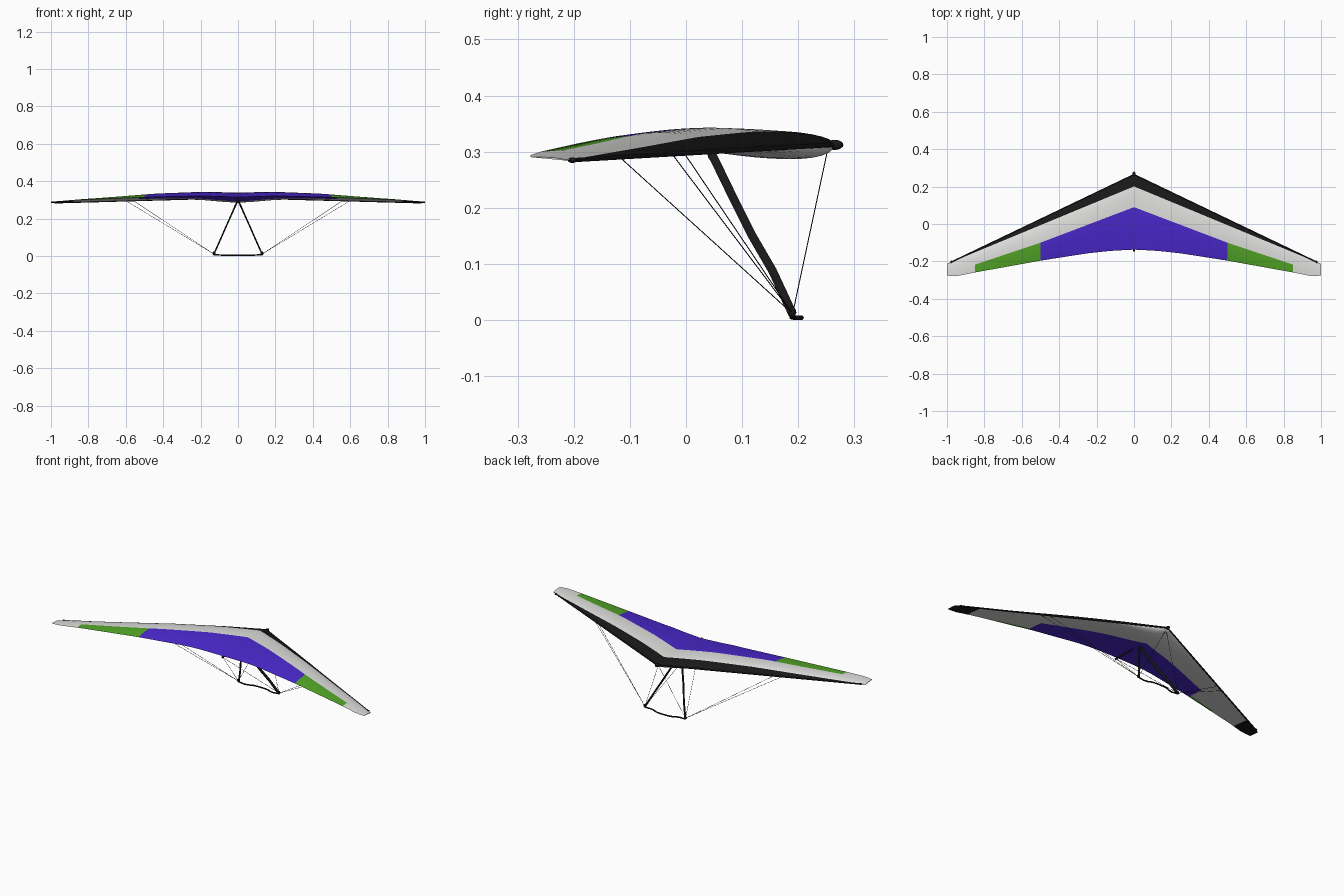
import bpy, bmesh, math
from mathutils import Vector

if "Cube" in bpy.data.objects:
    bpy.data.objects.remove(bpy.data.objects["Cube"])


def material(name, rgb):
    m = bpy.data.materials.new(name)
    m.diffuse_color = (*rgb, 1)
    m.use_nodes = True
    m.node_tree.nodes["Principled BSDF"].inputs["Base Color"].default_value = m.diffuse_color
    return m


BLACK = material("black", (0.009, 0.009, 0.009))
WHITE = material("off white", (0.74, 0.74, 0.73))
PURPLE = material("purple", (0.07, 0.022, 0.62))
GREEN = material("green", (0.085, 0.38, 0.02))


def interp(x, table):
    """Piecewise linear lookup in [(x, value), ...]."""
    for (x0, v0), (x1, v1) in zip(table, table[1:]):
        if x <= x1:
            return v0 + (v1 - v0) * (x - x0) / (x1 - x0)
    return table[-1][1]


def finish(name, bm, mats, angle=40):
    bmesh.ops.recalc_face_normals(bm, faces=bm.faces[:])
    me = bpy.data.meshes.new(name)
    bm.to_mesh(me)
    bm.free()
    for m in mats:
        me.materials.append(m)
    ob = bpy.data.objects.new(name, me)
    bpy.context.collection.objects.link(ob)
    bpy.ops.object.select_all(action='DESELECT')
    ob.select_set(True)
    bpy.context.view_layer.objects.active = ob
    bpy.ops.object.shade_smooth_by_angle(angle=math.radians(angle))
    return ob


def tube(name, pts, ra, rb=None, ref=(1, 0, 0), sides=10):
    """Sweep an ellipse along a path; ra is the radius along ref."""
    pts = [Vector(p) for p in pts]
    rb = rb or ra
    bm = bmesh.new()
    rings = []
    for i, p in enumerate(pts):
        t = (pts[min(i + 1, len(pts) - 1)] - pts[max(i - 1, 0)]).normalized()
        a = Vector(ref)
        a = (a - t * a.dot(t)).normalized()
        b = t.cross(a)
        rings.append([bm.verts.new(p + a * ra * math.cos(k * math.tau / sides)
                                   + b * rb * math.sin(k * math.tau / sides))
                      for k in range(sides)])
    for r0, r1 in zip(rings, rings[1:]):
        for k in range(sides):
            n = (k + 1) % sides
            bm.faces.new((r0[k], r0[n], r1[n], r1[k]))
    bm.faces.new(rings[0])
    bm.faces.new(rings[-1])
    return finish(name, bm, [BLACK])


def ball(name, loc, scale):
    bm = bmesh.new()
    bmesh.ops.create_uvsphere(bm, u_segments=14, v_segments=8, radius=1)
    for v in bm.verts:
        v.co = Vector(loc) + Vector(c * s for c, s in zip(v.co, scale))
    return finish(name, bm, [BLACK])


# Sail planform and section rules, all by distance x from the centre line
TRAIL = [(0, -0.137), (0.12, -0.143), (0.25, -0.157), (0.5, -0.196),
         (0.85, -0.259), (0.95, -0.279), (1, -0.276)]
PANEL = [(0, 0.09), (0.5, -0.10), (0.85, -0.217), (1, -0.25)]
TRAIL_Z = [(0, 0.315), (0.2, 0.321), (0.5, 0.314), (0.85, 0.300), (1, 0.290)]
CAMBER = [(0, 0.025), (0.1, 0.029), (0.2, 0.031), (0.43, 0.028),
          (0.68, 0.016), (0.9, 0.007), (1, 0.003)]


def lead(x):
    return 0.265 - 0.479 * x


def lead_z(x):
    return 0.312 - 0.028 * x


def surface(x, y, top):
    le, te = lead(x), interp(x, TRAIL)
    u = min(max((le - y) / (le - te), 0), 1)
    z = lead_z(x) + u * (interp(x, TRAIL_Z) - lead_z(x))
    if top:
        return z + interp(x, CAMBER) * 2.6 * math.sqrt(u) * (1 - u)
    belly = 0.003 * (1 - x) + 0.023 * math.exp(-(x / 0.18) ** 2)
    return z - belly * 3.5 * math.sqrt(u) * (1 - u) ** 2


# Sail: rows follow the dark edge strip, the pale band and the coloured panels
bm = bmesh.new()
half = [0, 0.04, 0.08, 0.13, 0.19, 0.25, 0.31, 0.37, 0.43, 0.5, 0.53, 0.59, 0.64,
        0.71, 0.78, 0.85, 0.88, 0.91, 0.94, 0.97, 0.99, 1.0]
spans = [-x for x in half[:0:-1]] + half
N1, N2, N3 = 5, 6, 7
rows = N1 + N2 + N3


def row_y(x, j, top):
    le, te = lead(x), interp(x, TRAIL)
    strip = le - max(0.064 * (1 - x / 0.99), 0.002)
    panel = min(interp(x, PANEL) + (0 if top else 0.01), strip - 0.002)
    if j <= N1:
        return le + (strip - le) * (j / N1) ** 2
    if j <= N1 + N2:
        return strip + (panel - strip) * (j - N1) / N2
    return panel + (te - panel) * (j - N1 - N2) / N3


def colour(x, j, top):
    if j < N1 and top:
        return 0
    if not top and x > 0.87:
        return 0
    if j >= N1 + N2:
        if x < (0.5 if top else 0.53):
            return 2
        # green all over above, only a trailing hem below
        if x < 0.85 and (top or (j == rows - 1 and x < 0.71)):
            return 3
    return 1


uppers, lowers = [], []
for x in spans:
    a = abs(x)
    up, low = [[bm.verts.new((x, row_y(a, j, top), surface(a, row_y(a, j, top), top)))
                for j in js]
               for top, js in ((True, range(rows + 1)), (False, range(1, rows)))]
    uppers.append(up)
    lowers.append([up[0]] + low + [up[-1]])
for grid, top in ((uppers, True), (lowers, False)):
    for i in range(len(spans) - 1):
        mid = abs(spans[i] + spans[i + 1]) / 2
        for j in range(rows):
            f = bm.faces.new((grid[i][j], grid[i + 1][j],
                              grid[i + 1][j + 1], grid[i][j + 1]))
            f.material_index = colour(mid, j, top)
for i in (0, -1):  # close the wing tips
    f = bm.faces.new(uppers[i] + lowers[i][-2:0:-1])
    f.material_index = 1
finish("sail", bm, [BLACK, WHITE, PURPLE, GREEN], 60)

# Keel and nose fitting
tube("keel_tube", [(0, 0.278, 0.312), (0, 0.1, 0.309), (0, -0.146, 0.311)], 0.005)
ball("nose_fitting", (0, 0.265, 0.312), (0.009, 0.0155, 0.009))
ball("apex_fitting", (0, 0.046, 0.293), (0.006, 0.007, 0.009))

# Control frame: base bar, bowed forward in the middle
bar = [(0.13, 0.192, 0.007), (0.115, 0.190, 0.006), (0.09, 0.188, 0.005),
       (0.07, 0.193, 0.004), (0.05, 0.202, 0.004), (0.025, 0.206, 0.004)]
tube("base_bar", [(-x, y, z) for x, y, z in bar] + bar[::-1], 0.004,
     ref=(0, 1, 0))

for s, side in ((-1, "left"), (1, "right")):
    # Leading edge tube, ending just inside the tip
    tube(side + "_leading_edge_tube",
         [(s * x, lead(x) - 0.001, lead_z(x)) for x in (0, 0.5, 0.978)], 0.004)
    ball(side + "_tip_fitting", (s * 0.976, lead(0.976), lead_z(0.976)),
         (0.006, 0.008, 0.005))
    # Flattened downtube, bowed fore and aft only
    tube(side + "_downtube",
         [(0, 0.045, 0.298), (s * 0.033, 0.080, 0.226), (s * 0.067, 0.118, 0.150),
          (s * 0.094, 0.154, 0.088), (s * 0.114, 0.175, 0.043),
          (s * 0.129, 0.190, 0.010)], 0.0038, 0.008)
    ball(side + "_corner_fitting", (s * 0.129, 0.190, 0.014), (0.009, 0.006, 0.010))
    # Rigging wires
    corner = (s * 0.13, 0.19, 0.011)
    for part, end in (("nose", (0, 0.253, 0.306)), ("tail", (0, -0.140, 0.310)),
                      ("front_side", (s * 0.56, -0.003, 0.297)),
                      ("rear_side", (s * 0.60, -0.025, 0.296))):
        tube(f"{side}_{part}_wire", [corner, end], 0.0009, ref=(0.3, 0.9, -0.3), sides=5)
